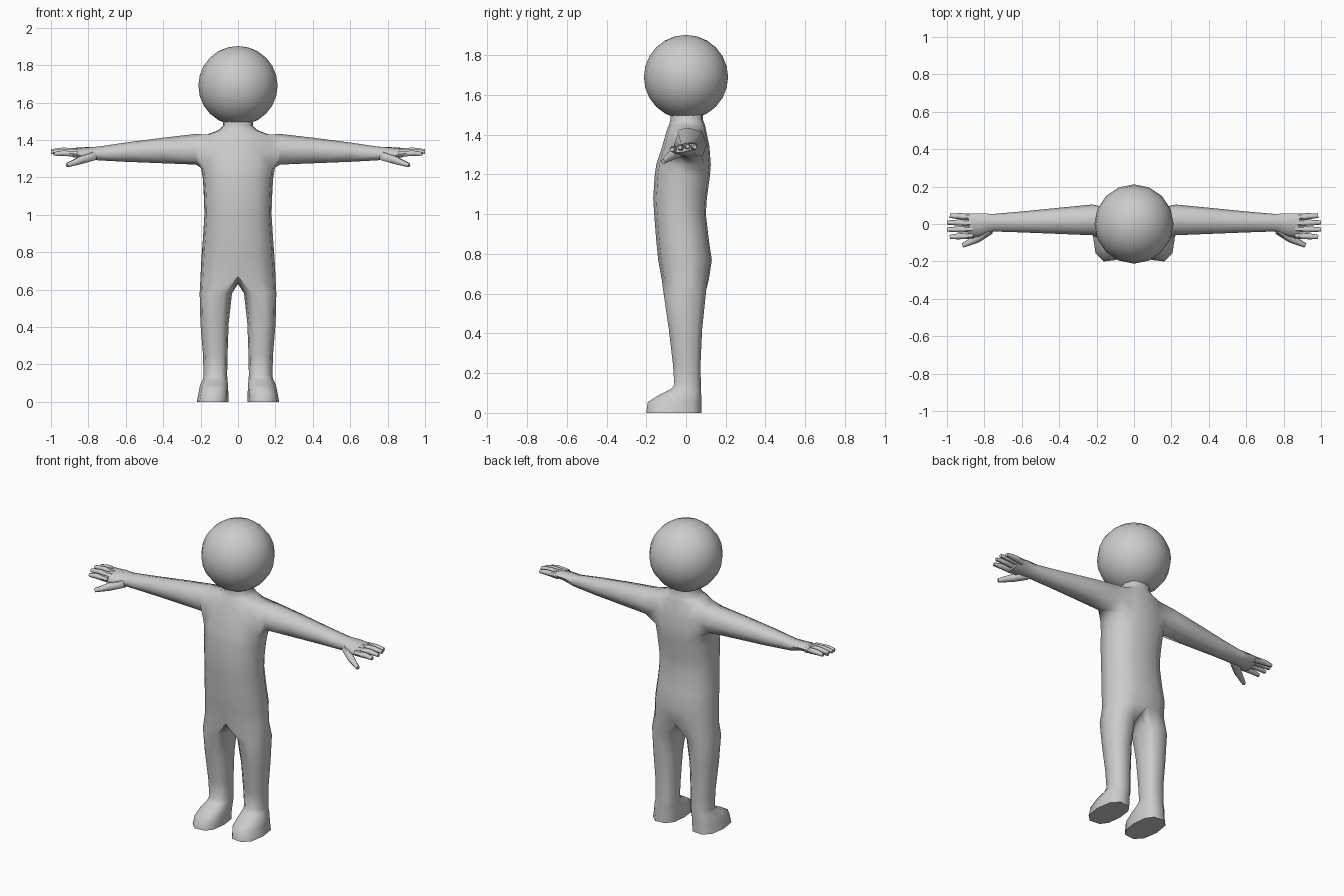
import bpy, bmesh, math
from mathutils import Vector

if "Cube" in bpy.data.objects:
    bpy.data.objects.remove(bpy.data.objects["Cube"])

skin = bpy.data.materials.new("light_grey")
skin.diffuse_color = (0.6, 0.6, 0.6, 1)
skin.use_nodes = True
skin.node_tree.nodes["Principled BSDF"].inputs["Base Color"].default_value = skin.diffuse_color


def finish(name, bm, mirror=False, angle=60):
    me = bpy.data.meshes.new(name)
    bm.to_mesh(me)
    bm.free()
    me.materials.append(skin)
    ob = bpy.data.objects.new(name, me)
    bpy.context.collection.objects.link(ob)
    if mirror:
        mod = ob.modifiers.new("mirror", 'MIRROR')
        mod.merge_threshold = 0.002
    bpy.ops.object.select_all(action='DESELECT')
    ob.select_set(True)
    bpy.context.view_layer.objects.active = ob
    bpy.ops.object.shade_smooth_by_angle(angle=math.radians(angle))
    return ob


def spow(v, p):
    return math.copysign(abs(v) ** p, v)


def oval(bm, angles, xc, rx, yf, yb, z, p=0.85):
    """Horizontal rounded outline through the given angles."""
    yc, ry = (yf + yb) / 2, (yb - yf) / 2
    ring = []
    for a in angles:
        c, s = math.cos(math.radians(a)), math.sin(math.radians(a))
        c = 0 if abs(c) < 1e-6 else c
        ring.append(bm.verts.new((xc + rx * spow(c, p), yc + ry * spow(s, p), z)))
    return ring


def bridge(bm, a, b, closed=True, skip=()):
    n = len(a)
    for i in range(n if closed else n - 1):
        if i not in skip:
            j = (i + 1) % n
            bm.faces.new((a[i], b[i], b[j], a[j]))


bm = bmesh.new()

# Torso half, from neck to hips: z, half width, front y, back y
half = (-90, -60, -25, 10, 45, 68, 90)
torso = [(1.52, .085, -.08, .085), (1.475, .08, -.078, .085), (1.45, .11, -.085, .095),
         (1.428, .17, -.095, .10), (1.34, .195, -.12, .118), (1.25, .20, -.15, .125),
         (1.19, .19, -.158, .12), (1.08, .184, -.165, .105), (1.0, .182, -.16, .10),
         (.87, .19, -.15, .115), (.77, .198, -.14, .13), (.67, .203, -.122, .115)]
rings = [oval(bm, half, 0, w, f, b, z) for z, w, f, b in torso]
for k in range(len(rings) - 1):
    # armhole is left open at the shoulder
    bridge(bm, rings[k], rings[k + 1], False, (2, 3) if k in (3, 4) else ())

# Crotch arch closes the hip outline into a leg outline
hip = rings[-1] + [bm.verts.new((0, y, z)) for y, z in ((.06, .643), (0, .63), (-.065, .643))]

# Leg and foot: z, inner x, outer x, front y, back y
leg_angles = (-115, -77, -38, 0, 38, 77, 115, 147, 180, 213)
leg = [(.58, .032, .205, -.112, .10), (.42, .05, .201, -.088, .083),
       (.25, .056, .187, -.068, .075), (.14, .058, .184, -.06, .076),
       (.12, .056, .188, -.078, .077), (.092, .054, .202, -.135, .079),
       (.055, .052, .21, -.195, .08), (.0, .052, .22, -.203, .08)]
prev = hip
for z, xi, xo, f, b in leg:
    ring = oval(bm, leg_angles, (xi + xo) / 2, (xo - xi) / 2, f, b, z, .8)
    bridge(bm, prev, ring)
    prev = ring
bm.faces.new(prev[::-1])

# Arm and palm: x, front y, back y, bottom z, top z, tilt
t, m, l = rings[3], rings[4], rings[5]
prev = [t[2], t[3], t[4], m[4], l[4], l[3], l[2], m[2]]
arm = [(.225, -.06, .104, 1.268, 1.432, 0), (.4, -.053, .087, 1.275, 1.412, 0),
       (.6, -.045, .067, 1.283, 1.386, 0), (.75, -.04, .054, 1.291, 1.364, .1),
       (.82, -.066, .056, 1.304, 1.358, .22), (.885, -.078, .056, 1.313, 1.352, .2)]
for x, f, b, z0, z1, tilt in arm:
    ring = []
    for k in range(8):
        a = math.radians(135 - 45 * k)
        dy = (b - f) / 2 * spow(math.cos(a), .85)
        dz = (z1 - z0) / 2 * spow(math.sin(a), .85)
        ring.append(bm.verts.new((x, (f + b) / 2 + dy, (z0 + z1) / 2 + dz + tilt * dy)))
    bridge(bm, prev, ring)
    prev = ring
bm.faces.new(prev)
bmesh.ops.recalc_face_normals(bm, faces=bm.faces)
finish("body", bm, True)


# Fingers and thumb: tapered tubes, mirrored to both hands
def finger(bm, pts, radii):
    pts = [Vector(p) for p in pts]
    d = (pts[-1] - pts[0]).normalized()
    side = d.cross(Vector((0, 0, 1))).normalized()
    up = side.cross(d)
    prev = None
    for p, r in zip(pts, radii):
        ring = [bm.verts.new(p + side * r * math.cos(k * math.pi / 3)
                             + up * r * math.sin(k * math.pi / 3)) for k in range(6)]
        if prev:
            bridge(bm, prev, ring)
        else:
            bm.faces.new(ring)
        prev = ring
    bm.faces.new(prev[::-1])


bm = bmesh.new()
for y, z, tip in ((.04, 1.338, .985), (.007, 1.341, 1.0), (-.027, 1.335, 1.0), (-.063, 1.325, .985)):
    finger(bm, [(.86, y * .95, z), (.94, y * 1.05, z + .004), (tip, y * 1.1, z)], (.018, .016, .011))
finger(bm, [(.77, -.03, 1.315), (.84, -.078, 1.292), (.915, -.115, 1.264)], (.026, .023, .012))
bmesh.ops.recalc_face_normals(bm, faces=bm.faces)
finish("fingers", bm, True)

# Head
bm = bmesh.new()
bmesh.ops.create_uvsphere(bm, u_segments=16, v_segments=12, radius=.212)
for v in bm.verts:
    v.co.z += 1.69
finish("head", bm)
